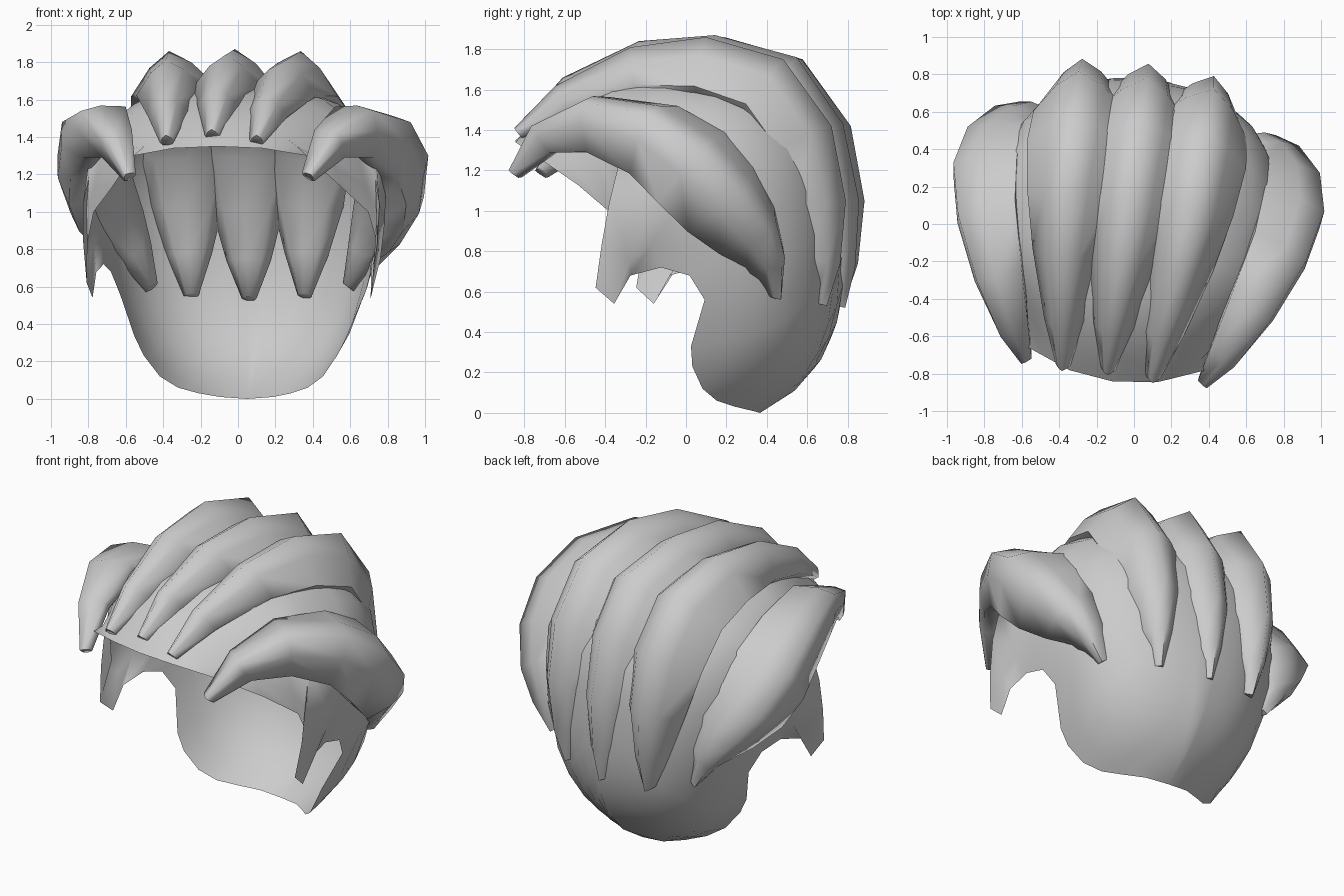
import bpy, bmesh, math
from mathutils import Vector, Matrix

cube = bpy.data.objects.get("Cube")
if cube:
    bpy.data.objects.remove(cube, do_unlink=True)

GREY = (0.6, 0.6, 0.6, 1.0)
hair_grey = bpy.data.materials.new("hair_grey")
hair_grey.use_nodes = True
hair_grey.diffuse_color = GREY
hair_grey.node_tree.nodes["Principled BSDF"].inputs["Base Color"].default_value = GREY

HEAD = Vector((0, 0, 0.9))             # middle of the skull
TURN = Matrix.Rotation(math.radians(-7.5), 4, 'Z')   # the head is turned a little


def finish(name, bm):
    """Turn a bmesh into a smooth shaded hair object."""
    bmesh.ops.remove_doubles(bm, verts=bm.verts, dist=0.0005)
    bmesh.ops.recalc_face_normals(bm, faces=bm.faces)
    mesh = bpy.data.meshes.new(name)
    bm.transform(TURN)
    bm.to_mesh(mesh)
    bm.free()
    mesh.materials.append(hair_grey)
    obj = bpy.data.objects.new(name, mesh)
    bpy.context.collection.objects.link(obj)
    bpy.ops.object.select_all(action='DESELECT')
    obj.select_set(True)
    bpy.context.view_layer.objects.active = obj
    bpy.ops.object.shade_smooth_by_angle(angle=math.radians(80))


def flip(p, centre=0.0):
    return (2 * centre - p[0], p[1], p[2])


def skull_radius(d):
    """Distance from the middle of the skull to its boxy surface along d."""
    radii = (0.75 + 0.09 * d.z, 0.75, 0.78)
    return sum(abs(d[i] / radii[i]) ** 2.6 for i in range(3)) ** (-1 / 2.6)


# Cap: strips from the centre parting down to a shaped rim, brow to nape
RIM = [
    (0, -0.85, 1.35), (0.24, -0.82, 1.34), (0.47, -0.73, 1.3),       # brow
    (0.62, -0.46, 1.13), (0.74, -0.29, 1.0), (0.78, -0.24, 0.84),    # temple
    (0.77, -0.35, 0.62), (0.75, -0.26, 0.54), (0.74, -0.18, 0.68),   # sideburn
    (0.72, -0.03, 0.72), (0.7, 0.11, 0.68), (0.66, 0.18, 0.56),      # ear
    (0.57, 0.1, 0.33), (0.52, 0.1, 0.23), (0.44, 0.14, 0.12),        # neck
    (0.35, 0.2, 0.06), (0.25, 0.28, 0.03), (0.14, 0.35, 0.01), (0, 0.37, 0),
]
STEPS = 8


def aim_and_stretch(point):
    reach = Vector(point) - HEAD
    aim = reach.normalized()
    return aim, reach.length / skull_radius(aim)


def build_cap():
    bm = bmesh.new()
    ends = [aim_and_stretch(RIM[0]), aim_and_stretch(RIM[-1])]
    brow, nape = [math.atan2(aim.y, aim.z) for aim, stretch in ends]
    strips = []
    for i, point in enumerate(RIM):
        angle = brow + (nape - brow) * i / (len(RIM) - 1)
        top = Vector((0, math.sin(angle), math.cos(angle)))
        limit, end = (brow, ends[0]) if angle < 0 else (nape, ends[1])
        top_stretch = 1 + (end[1] - 1) * (angle / limit) ** 3
        aim, rim_stretch = aim_and_stretch(point)
        half = []
        for step in range(STEPS + 1):
            t = step / STEPS
            d = top if top.dot(aim) > 0.9999 else top.slerp(aim, t)
            stretch = top_stretch + (rim_stretch - top_stretch) * t * t
            half.append(HEAD + d * skull_radius(d) * stretch)
        strips.append([bm.verts.new(flip(p)) for p in half[:0:-1]]
                      + [bm.verts.new(p) for p in half])
    for a, b in zip(strips, strips[1:]):
        for k in range(2 * STEPS):
            bm.faces.new((a[k], a[k + 1], b[k + 1], b[k]))
    finish("hair_cap", bm)


# Locks: a ridged cross-section swept along the outer ridge, from brow to nape
SECTION = [(0, 0), (0.5, 0.25), (1, 0.7), (0.65, 1),
           (0, 1.08), (-0.65, 1), (-1, 0.7), (-0.5, 0.25)]
HALF_WIDTH = [0.04, 0.11, 0.18, 0.23, 0.26, 0.25, 0.2, 0.12, 0.04]
DEPTH = [0.07, 0.17, 0.25, 0.31, 0.34, 0.33, 0.28, 0.2, 0.1]


def build_lock(name, ridge, root_x):
    """root_x is the side offset of the point that the lock faces away from."""
    bm = bmesh.new()
    root = Vector((root_x, 0, 0.78))
    points = [Vector(p) for p in ridge]
    last = len(points) - 1
    rings = []
    for i, p in enumerate(points):
        along = (points[min(i + 1, last)] - points[max(i - 1, 0)]).normalized()
        out = p - root
        out = (out - along * out.dot(along)).normalized()
        side = along.cross(out)
        rings.append([bm.verts.new(p + side * s * HALF_WIDTH[i] - out * d * DEPTH[i])
                      for s, d in SECTION])
    n = len(SECTION)
    for a, b in zip(rings, rings[1:]):
        for k in range(n):
            bm.faces.new((a[k], a[(k + 1) % n], b[(k + 1) % n], b[k]))
    bm.faces.new(rings[0])
    bm.faces.new(rings[-1])
    finish(name, bm)


PARTING = -0.035                       # the upper locks sit slightly off centre
MIDDLE = [(PARTING, y, z) for y, z in (
    (-0.82, 1.44), (-0.62, 1.66), (-0.24, 1.84), (0.14, 1.87), (0.55, 1.76),
    (0.78, 1.43), (0.86, 1.05), (0.84, 0.72), (0.79, 0.52))]
INNER = [(0.21, -0.83, 1.41), (0.24, -0.62, 1.62), (0.29, -0.24, 1.81),
         (0.32, 0.14, 1.86), (0.33, 0.53, 1.75), (0.33, 0.77, 1.42),
         (0.32, 0.84, 1.05), (0.3, 0.81, 0.74), (0.28, 0.74, 0.53)]
OUTER = [(0.5, -0.82, 1.2), (0.63, -0.69, 1.42), (0.79, -0.42, 1.54),
         (0.94, -0.07, 1.48), (1.0, 0.2, 1.3), (0.95, 0.4, 1.08),
         (0.82, 0.53, 0.88), (0.69, 0.57, 0.72), (0.57, 0.55, 0.56)]

build_cap()
build_lock("middle_lock", MIDDLE, PARTING)
for label, path, centre, root_x in (("inner_lock", INNER, PARTING, 0.18),
                                    ("outer_lock", OUTER, 0, 0)):
    build_lock("left_" + label, path, root_x)
    build_lock("right_" + label, [flip(p, centre) for p in path], 2 * centre - root_x)
